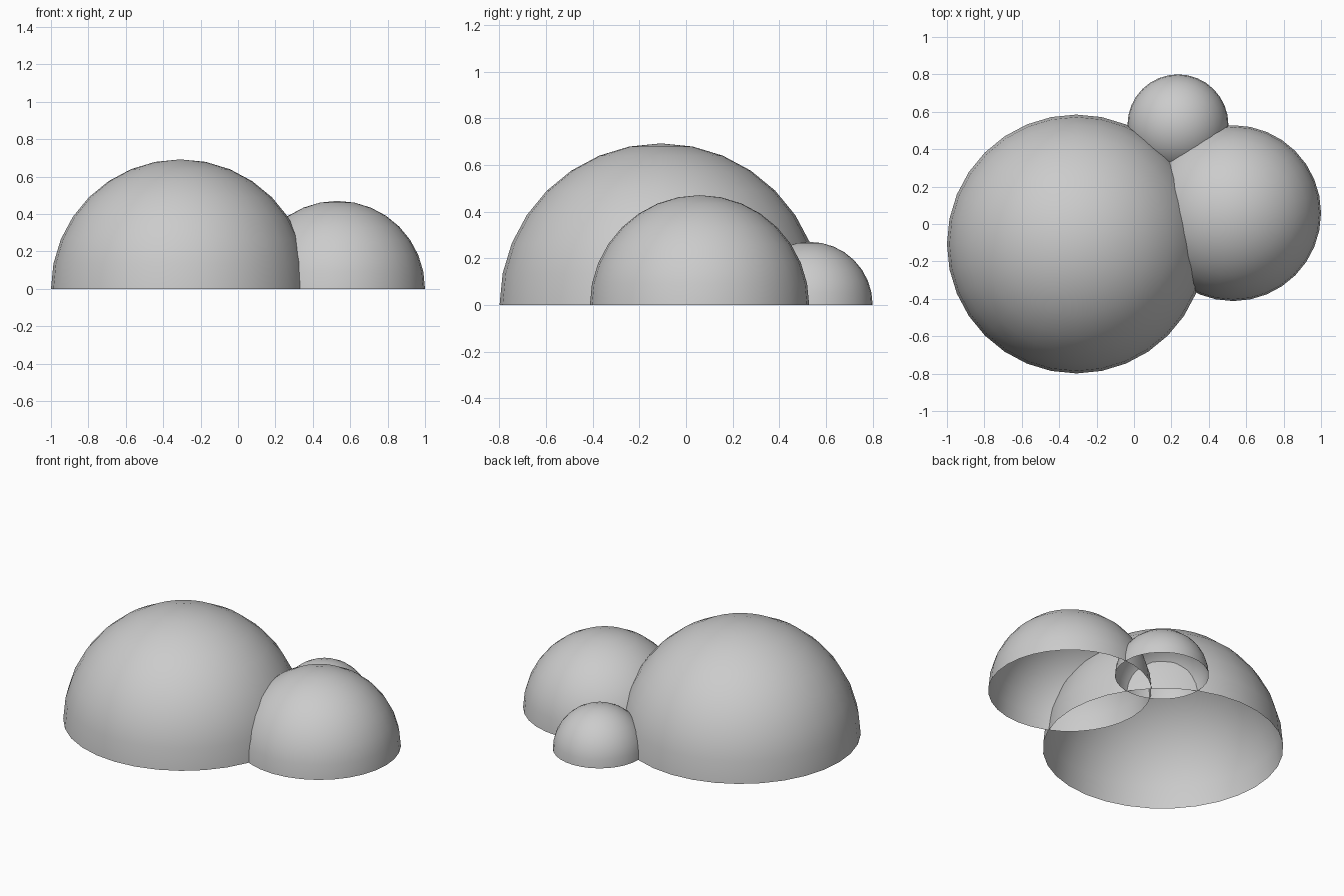
import bpy, bmesh

if "Cube" in bpy.data.objects:
    bpy.data.objects.remove(bpy.data.objects["Cube"])


def dome(name, x, y, r):
    # Open half sphere: a UV sphere with its lower half removed
    bm = bmesh.new()
    bmesh.ops.create_uvsphere(bm, u_segments=32, v_segments=16, radius=r)
    low = [v for v in bm.verts if v.co.z < -1e-4]
    bmesh.ops.delete(bm, geom=low, context='VERTS')
    for f in bm.faces:
        f.smooth = True
    mesh = bpy.data.meshes.new(name)
    bm.to_mesh(mesh)
    bm.free()
    ob = bpy.data.objects.new(name, mesh)
    ob.location = (x, y, 0)
    bpy.context.collection.objects.link(ob)


# Three overlapping domes, open underneath
dome("large_dome", -0.308, -0.107, 0.692)
dome("medium_dome", 0.53, 0.058, 0.47)
dome("small_dome", 0.235, 0.53, 0.27)
